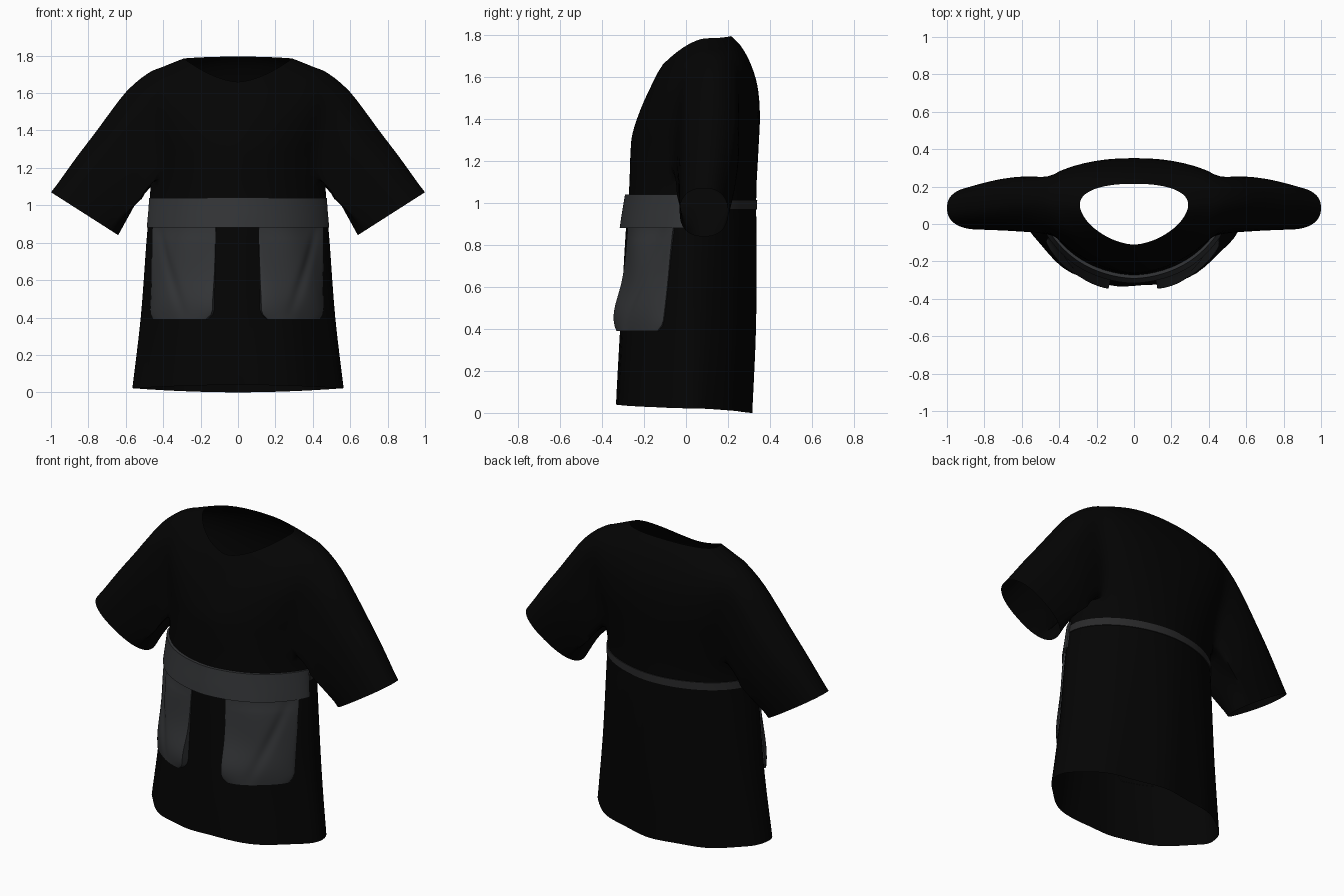
import bpy, bmesh, math
from mathutils import Vector

if "Cube" in bpy.data.objects:
    bpy.data.objects.remove(bpy.data.objects["Cube"])

# Torso rings: half width, side y, front y, back y, front z, side z, back z
RINGS = [
    (.565, .00, -.350, .31, .04, .022, .00),
    (.520, .01, -.325, .33, .40, .40, .40),
    (.490, .015, -.295, .335, .80, .80, .80),
    (.470, .03, -.272, .335, 1.05, 1.05, 1.05),
    (.475, .06, -.265, .345, 1.23, 1.25, 1.25),
    (.505, .09, -.255, .352, 1.33, 1.42, 1.42),
    (.540, .11, -.215, .340, 1.45, 1.59, 1.56),
    (.510, .12, -.165, .305, 1.56, 1.69, 1.67),
    (.390, .11, -.135, .260, 1.62, 1.745, 1.75),
    (.290, .10, -.110, .215, 1.66, 1.785, 1.795),
]
N, SUB = 64, 4


def material(name, rgb):
    m = bpy.data.materials.new(name)
    m.diffuse_color = (*rgb, 1)
    m.use_nodes = True
    m.node_tree.nodes["Principled BSDF"].inputs["Base Color"].default_value = m.diffuse_color
    return m


BLACK = material("black_cloth", (.0012, .0012, .0012))
GREY = material("grey_cloth", (.033, .035, .038))
TAPE = material("dark_grey_tape", (.022, .022, .023))


def ring(v):
    """Smoothly interpolated ring values at row position v."""
    i = min(int(v), len(RINGS) - 2)
    f = v - i
    a, b, c, d = (RINGS[max(0, min(len(RINGS) - 1, i + k))] for k in (-1, 0, 1, 2))
    return [.5 * (2*q + (r-p)*f + (2*p-5*q+4*r-s)*f*f + (3*q-p-3*r+s)*f**3)
            for p, q, r, s in zip(a, b, c, d)]


def surf(v, t):
    """Point on the torso; t = -90 degrees is the front, +90 the back."""
    hw, ym, yf, yb, zf, zs, zb = ring(v)
    c, s = math.cos(t), math.sin(t)
    low = max(0, min(1, (5 - v) / 2))       # skirt part hangs flatter at the side seams
    n = 1.68 + .07 * low if s < 0 else 2.3 - .4 * low
    x = hw * math.copysign(abs(c) ** (2 / n), c)
    k = abs(s) ** (2 / n)
    if s < 0:
        k *= 1 - .3 * low * c ** 6
    ye, ze = (yf, zf) if s < 0 else (yb, zb)
    # soft drape folds that grow toward the hem, with a dip at the centre front
    hang = max(0, 1 - v / 2.5)
    y = ym + (ye - ym) * k + .007 * hang * math.sin(9 * t + .6)
    if s < 0:
        y += .025 * hang * math.exp(-(x / .1) ** 2)
    return Vector((x, y, zs + (ze - zs) * s * s))


def row_at(z):
    lo, hi = 0.0, 6.0
    for _ in range(30):
        mid = (lo + hi) / 2
        lo, hi = (mid, hi) if ring(mid)[5] < z else (lo, mid)
    return lo


def finish(bm, name, mat, angle=50):
    bmesh.ops.recalc_face_normals(bm, faces=bm.faces)
    me = bpy.data.meshes.new(name)
    bm.to_mesh(me)
    bm.free()
    ob = bpy.data.objects.new(name, me)
    bpy.context.collection.objects.link(ob)
    me.materials.append(mat)
    bpy.ops.object.select_all(action='DESELECT')
    bpy.context.view_layer.objects.active = ob
    ob.select_set(True)
    bpy.ops.object.shade_smooth_by_angle(angle=math.radians(angle))
    return ob


def build_shirt():
    bm = bmesh.new()
    rows = (len(RINGS) - 1) * SUB + 1
    g = [[bm.verts.new(surf(r / SUB, 2 * math.pi * c / N)) for c in range(N)]
         for r in range(rows)]
    r0, r1, wf, wb = 14, 28, 5, 6          # armhole rows, columns to front and back
    for r in range(rows - 1):
        for c in range(N):
            in_cols = c < wb or c >= N - wf or N//2 - wb <= c < N//2 + wf
            if not (r0 <= r < r1 and in_cols):
                d = (c + 1) % N
                bm.faces.new((g[r][c], g[r][d], g[r+1][d], g[r+1][c]))
    path = ([(r0, c) for c in range(-wf, wb)] + [(r, wb) for r in range(r0, r1)] +
            [(r1, c) for c in range(wb, -wf, -1)] + [(r, -wf) for r in range(r1, r0, -1)])
    soft, steps = [], 12
    # sleeves: armhole loop drawn out to an oval cuff
    for side in (1, -1):
        loop = [g[r][c % N if side > 0 else (N//2 - c) % N] for r, c in path]
        base = [v.co.copy() for v in loop]
        soft += loop
        for k in range(1, steps + 1):
            f = k / steps
            new = []
            for (r, c), p in zip(path, base):
                a = math.atan2((r - (r0 + r1) / 2) / ((r1 - r0) / 2),
                               (c - (wb - wf) / 2) / ((wb + wf) / 2))
                up, across = (math.copysign(abs(q) ** .85, q) for q in (math.sin(a), math.cos(a)))
                cuff = Vector((side * (.82 + .18*up), .085 + .115*across, .955 + .115*up))
                q = p.lerp(cuff, f)
                q.z += .22 * f * (1 - f)**2 * max(0, up)
                q.x += side * .012 * math.sin(3 * math.pi * f) * max(0, up) * (1 - f)
                q.y += .025 * math.sin(math.pi * f) * max(0, across)
                new.append(bm.verts.new(q))
            for i in range(len(path)):
                j = (i + 1) % len(path)
                bm.faces.new((loop[i], loop[j], new[j], new[i]))
            loop = new
            if k < 4:
                soft += new
    # soften the armhole join
    near = set(soft)
    near |= {e.other_vert(v) for v in soft for e in v.link_edges}
    near = [v for v in near if not v.is_boundary]
    for _ in range(4):
        bmesh.ops.smooth_vert(bm, verts=near, factor=.5, use_axis_x=True,
                              use_axis_y=True, use_axis_z=True)
    finish(bm, "shirt_body_and_sleeves", BLACK, 60)


def patch(name, mat, t0, t1, z0, z1, height, nu=40, nv=20):
    """Cloth panel lying on the torso, rim turned back to the surface."""
    bm = bmesh.new()
    us = [0] + [i / nu for i in range(nu + 1)] + [1]
    vs = [0] + [i / nv for i in range(nv + 1)] + [1]
    g = []
    for j, v in enumerate(vs):
        line = []
        for i, u in enumerate(us):
            t = math.radians(t0(v) + (t1(v) - t0(v)) * u)
            rv = row_at(z0 + (z1 - z0) * v)
            p = surf(rv, t)
            d = surf(rv, t + .02) - surf(rv, t - .02)
            n = Vector((d.y, -d.x, 0)).normalized()
            rim = i in (0, len(us) - 1) or j in (0, len(vs) - 1)
            line.append(bm.verts.new(p + n * (-.002 if rim else height(u, v))))
        g.append(line)
    for j in range(len(vs) - 1):
        for i in range(len(us) - 1):
            bm.faces.new((g[j][i], g[j][i+1], g[j+1][i+1], g[j+1][i]))
    return finish(bm, name, mat)


def pocket_height(u, v):
    puff = (math.sin(math.pi * u) * math.sin(math.pi * min(1, v + .1))) ** .5 if 0 < u < 1 and v < .9 else 0
    crease = math.exp(-((u - .35 - .5*v) / .07)**2) * math.sin(math.pi * v)
    sag = math.exp(-((v - .14) / .25)**2) * (1 - u)
    return .008 + .012*puff + .036*sag - .010*crease + .003*math.sin(9*u + 5*v)


# cargo pockets on both sides of the front, corners rounded at the bottom
def corner(v):
    return 4 * max(0, 1 - v / .1) ** 2


patch("pocket_right", GREY, lambda v: -74 + corner(v), lambda v: -28 + 8*v - corner(v),
      .39, .90, pocket_height)
patch("pocket_left", GREY, lambda v: -107 - corner(v), lambda v: -155 - 5*v + corner(v),
      .39, .90, pocket_height)
# front waist band that covers the pocket tops
patch("front_waist_band", GREY, lambda v: -174, lambda v: -6, .88, 1.04,
      lambda u, v: .008 + (.010 + .012 * (1 - v)) * math.sin(math.pi * u) ** .7, 64, 6)
# narrow tape across the back
patch("back_waist_tape", TAPE, lambda v: -4, lambda v: 184, .97, 1.015,
      lambda u, v: .005, 64, 2)
build_shirt()
